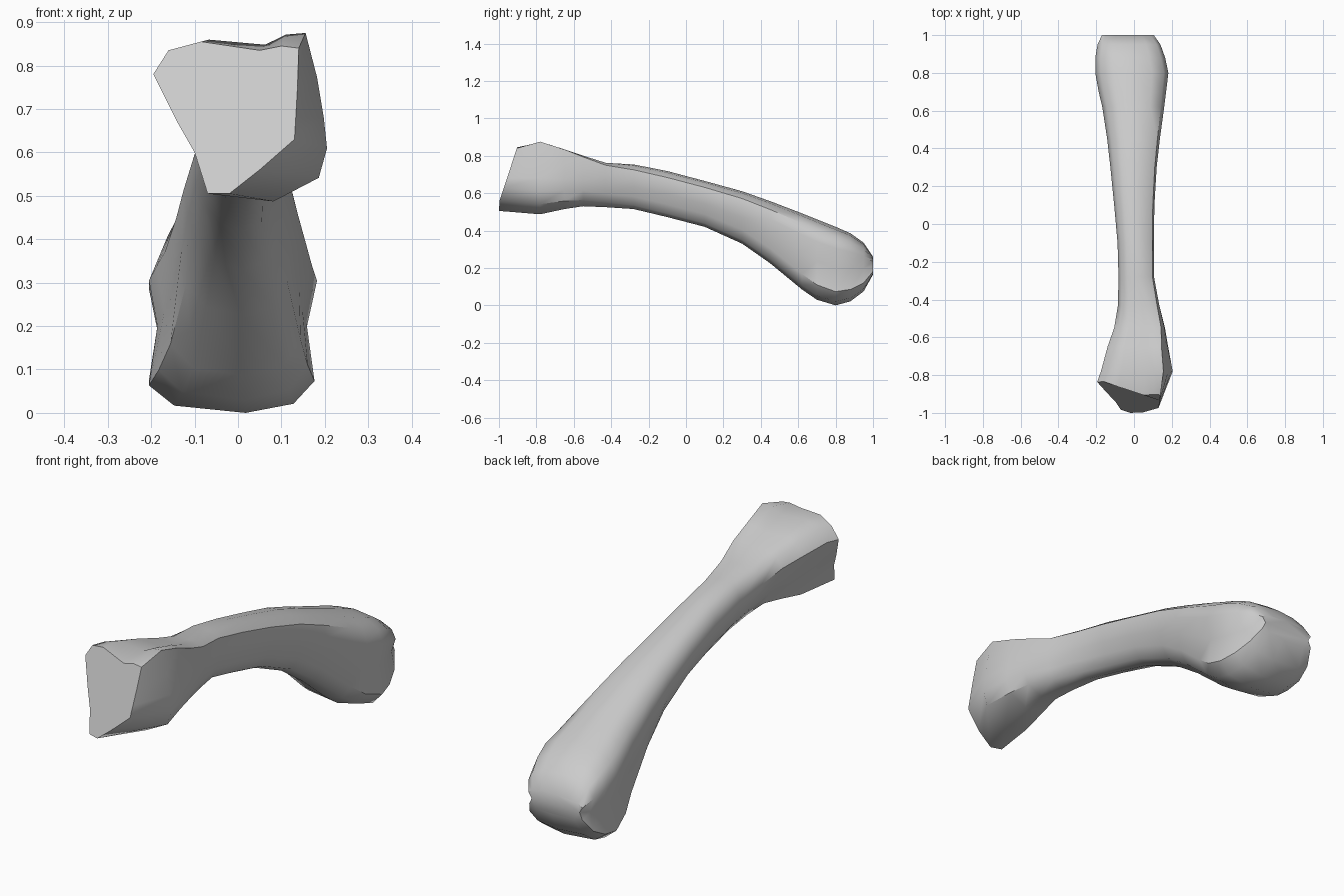
import bpy, bmesh

# Cross-section profiles in unit box, counter-clockwise from the underside
HEAD = [(.35, -1), (.9, -.72), (1, -.37), (.96, 0), (.88, .47), (.74, 1), (.5, .98),
        (.25, .86), (-.43, .92), (-.8, .8), (-1, .52), (-.72, -.1), (-.52, -.42), (-.3, -.9)]
SHAFT = [(.1, -1), (.5, -.85), (.75, -.45), (.9, 0), (1, .4), (.92, .72), (.55, .93),
         (0, 1), (-.5, .93), (-.85, .7), (-1, .3), (-.92, -.1), (-.75, -.5), (-.4, -.87)]
KNUCKLE = [(.15, -1), (.72, -.9), (.97, -.65), (.88, -.05), (1, .45), (.88, .75), (.55, .93),
           (0, 1), (-.5, .94), (-.85, .78), (-1, .45), (-.9, -.05), (-1, -.7), (-.7, -.92)]

# Front joint face (x, z)
FACE = [(-.02, .505), (.05, .56), (.13, .63), (.133, .68), (.137, .75), (.14, .84), (.1, .845),
        (.05, .835), (-.085, .855), (-.16, .835), (-.195, .78), (-.14, .67), (-.1, .6), (-.07, .505)]

# Stations: y, x left, x right, z bottom, z top, head share, knuckle share
STATIONS = [
    (-.78, -.175, .205, .487, .875, 1, 0),
    (-.65, -.14, .185, .515, .838, .9, 0),
    (-.55, -.105, .172, .53, .805, .7, 0),
    (-.43, -.085, .14, .525, .768, .45, 0),
    (-.28, -.082, .107, .515, .755, .1, 0),
    (-.10, -.087, .105, .472, .718, 0, 0),
    (.10, -.105, .108, .42, .665, 0, 0),
    (.30, -.125, .12, .33, .61, 0, .1),
    (.45, -.142, .137, .225, .557, 0, .35),
    (.62, -.168, .16, .085, .492, 0, .7),
    (.70, -.187, .17, .03, .46, 0, .9),
    (.80, -.205, .182, 0, .42, 0, 1),
    (.88, -.205, .165, .022, .385, 0, 1),
    (.95, -.193, .14, .075, .335, 0, 1),
    (1.0, -.17, .105, .165, .26, 0, 1),
]


def section(y, xl, xr, zb, zt, h, k):
    pts = []
    for a, s, c in zip(HEAD, SHAFT, KNUCKLE):
        u, v = (h * a[i] + k * c[i] + (1 - h - k) * s[i] for i in (0, 1))
        pts.append((xl + (u + 1) / 2 * (xr - xl), y, zb + (v + 1) / 2 * (zt - zb)))
    return pts


bm = bmesh.new()

# Slanted front joint face, then the lofted body
face = [(x, max(-1, -1 + .33 * (z - .55) + .45 * max(0, -x)), z) for x, z in FACE]
rings = [[bm.verts.new(p) for p in pts] for pts in [face] + [section(*s) for s in STATIONS]]
n = len(FACE)
for a, b in zip(rings, rings[1:]):
    for i in range(n):
        j = (i + 1) % n
        bm.faces.new((a[i], a[j], b[j], b[i]))

# End caps
bm.faces.new(rings[0][::-1])
bm.faces.new(rings[-1])
bmesh.ops.recalc_face_normals(bm, faces=bm.faces)

mesh = bpy.data.meshes.new("limb_bone")
bm.to_mesh(mesh)
bm.free()
bone = bpy.data.objects.new("limb_bone", mesh)
bpy.context.collection.objects.link(bone)
bpy.context.view_layer.objects.active = bone
bone.select_set(True)
bpy.ops.object.shade_smooth_by_angle(angle=.75)
